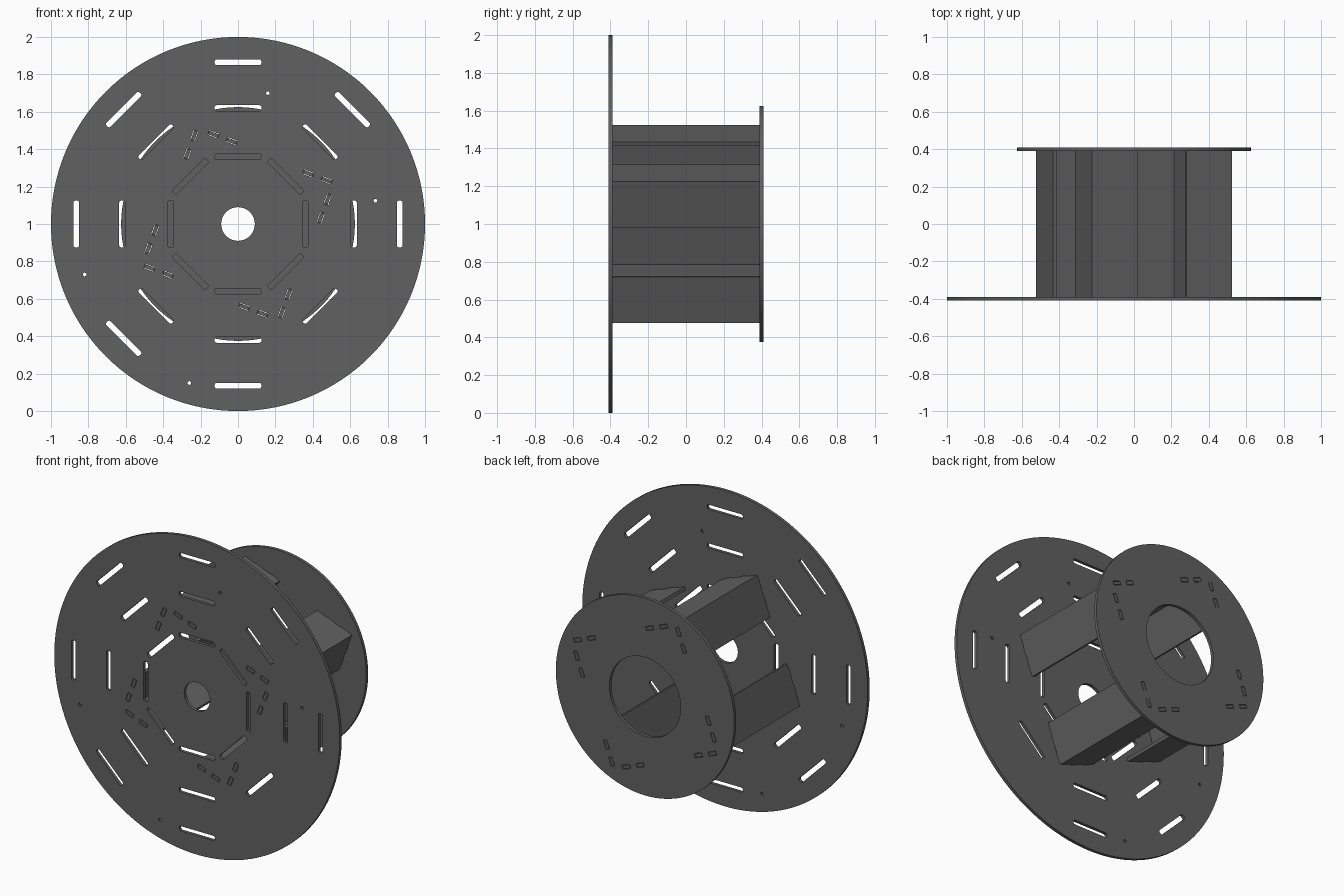
import bpy, bmesh
from math import sin, cos, pi, radians
from mathutils import Matrix, Vector

cube = bpy.data.objects.get("Cube")
if cube:
    bpy.data.objects.remove(cube)

T = 0.02            # sheet thickness
HALF = 0.39         # inner faces of the discs
L = 0.26            # panel width
TAB = L / 5         # tab length
TILT = radians(-20.5)
CORNER = Vector((-0.225, 0.525))

grey = bpy.data.materials.new("dark_grey")
grey.use_nodes = True
grey.diffuse_color = (0.12, 0.12, 0.12, 1)
bsdf = next(n for n in grey.node_tree.nodes if n.type == 'BSDF_PRINCIPLED')
bsdf.inputs["Base Color"].default_value = grey.diffuse_color


def turn(p, a):
    return Vector((p[0] * cos(a) - p[1] * sin(a), p[0] * sin(a) + p[1] * cos(a)))


def circle(r, n, centre=(0, 0)):
    return [Vector(centre) + turn((r, 0), 2 * pi * i / n) for i in range(n)]


def slot(centre, length, width, angle, r):
    """Rounded rectangle outline."""
    pts = []
    for k, (sx, sy) in enumerate(((1, 1), (-1, 1), (-1, -1), (1, -1))):
        c = Vector((sx * (length / 2 - r), sy * (width / 2 - r)))
        for i in range(4):
            pts.append(Vector(centre) + turn(c + turn((r, 0), (k + i / 3) * pi / 2), angle))
    return pts


def plate(name, loops, matrix):
    """Sheet cut from a flat outline with holes."""
    cu = bpy.data.curves.new(name + "_outline", 'CURVE')
    cu.dimensions = '2D'
    cu.fill_mode = 'BOTH'
    cu.extrude = T / 2
    for loop in loops:
        sp = cu.splines.new('POLY')
        sp.points.add(len(loop) - 1)
        for pt, p in zip(sp.points, loop):
            pt.co = (p[0], p[1], 0, 1)
        sp.use_cyclic_u = True
    tmp = bpy.data.objects.new(name + "_outline", cu)
    bpy.context.collection.objects.link(tmp)
    dg = bpy.context.evaluated_depsgraph_get()
    mesh = bpy.data.meshes.new_from_object(tmp.evaluated_get(dg))
    bpy.data.objects.remove(tmp)
    bpy.data.curves.remove(cu)
    bm = bmesh.new()
    bm.from_mesh(mesh)
    bmesh.ops.remove_doubles(bm, verts=bm.verts, dist=0.0001)
    bmesh.ops.recalc_face_normals(bm, faces=bm.faces)
    bm.to_mesh(mesh)
    bm.free()
    mesh.name = name
    mesh.materials.clear()
    mesh.materials.append(grey)
    ob = bpy.data.objects.new(name, mesh)
    bpy.context.collection.objects.link(ob)
    ob.matrix_world = matrix
    bpy.ops.object.select_all(action='DESELECT')
    ob.select_set(True)
    bpy.context.view_layer.objects.active = ob
    bpy.ops.object.shade_smooth_by_angle(angle=radians(30))
    return ob


def frame(x, y, n, origin):
    m = Matrix((x, y, n)).transposed().to_4x4()
    m.translation = origin
    return m


def panel_outline(tabs, fingers):
    """Panel with tabs on both ends and a finger joint along the corner edge."""
    end = HALF + T
    pts = []
    for u in tabs:
        a, b = u - TAB / 2, u + TAB / 2
        pts += [(a, -HALF), (a, -end), (b, -end), (b, -HALF)]
    pts += [(L, -HALF), (L, HALF)]
    for u in reversed(tabs):
        a, b = u - TAB / 2, u + TAB / 2
        pts += [(b, HALF), (b, end), (a, end), (a, HALF)]
    rows = [HALF, 0.2, 0, -0.2, -HALF]
    for i in range(4):
        u = 0 if i % 2 == fingers else T
        pts += [(u, rows[i]), (u, rows[i + 1])]
    return pts


# Hub panels: four finger-jointed corner pairs, and their slots in the discs
tab_slots = []
for q in range(4):
    spin = -q * pi / 2
    corner = turn(CORNER, spin)
    for kind, tabs in enumerate(((2 * TAB, 4 * TAB), (TAB, 3 * TAB))):
        ang = TILT + spin - kind * pi / 2
        d = turn((1, 0), ang)
        n = turn((0, 1), ang)
        mid = corner + n * (T / 2 if kind else -T / 2)
        m = frame((d.x, 0, d.y), (0, 1, 0), (n.x, 0, n.y), (mid.x, 0, mid.y + 1))
        side = ("wide", "side")[kind]
        plate(f"hub_{side}_panel_{q + 1}", [panel_outline(tabs, kind)], m)
        for u in tabs:
            tab_slots.append(slot(mid + d * u, TAB + 0.005, T + 0.006, ang, 0.001))

# Front disc: three rings of slots, small anchor holes and an axle hole
loops = [circle(1, 128), circle(0.09, 40)] + tab_slots
for ring, radius in enumerate((0.36, 0.62, 0.865)):
    for k in range(8):
        if ring == 2 and k == 7:
            continue
        a = k * pi / 4
        loops.append(slot(turn((radius, 0), a), 0.25, 0.03, a + pi / 2, 0.01))
for c in ((0.16, 0.7), (0.735, 0.125), (-0.26, -0.85), (-0.82, -0.27)):
    loops.append(circle(0.01, 12, c))
plate("front_disc", loops, frame((1, 0, 0), (0, 0, 1), (0, -1, 0), (0, -HALF - T / 2, 1)))

# Back disc with a wide opening
plate("back_disc", [circle(0.625, 96), circle(0.25, 64)] + tab_slots,
      frame((1, 0, 0), (0, 0, 1), (0, -1, 0), (0, HALF + T / 2, 1)))
